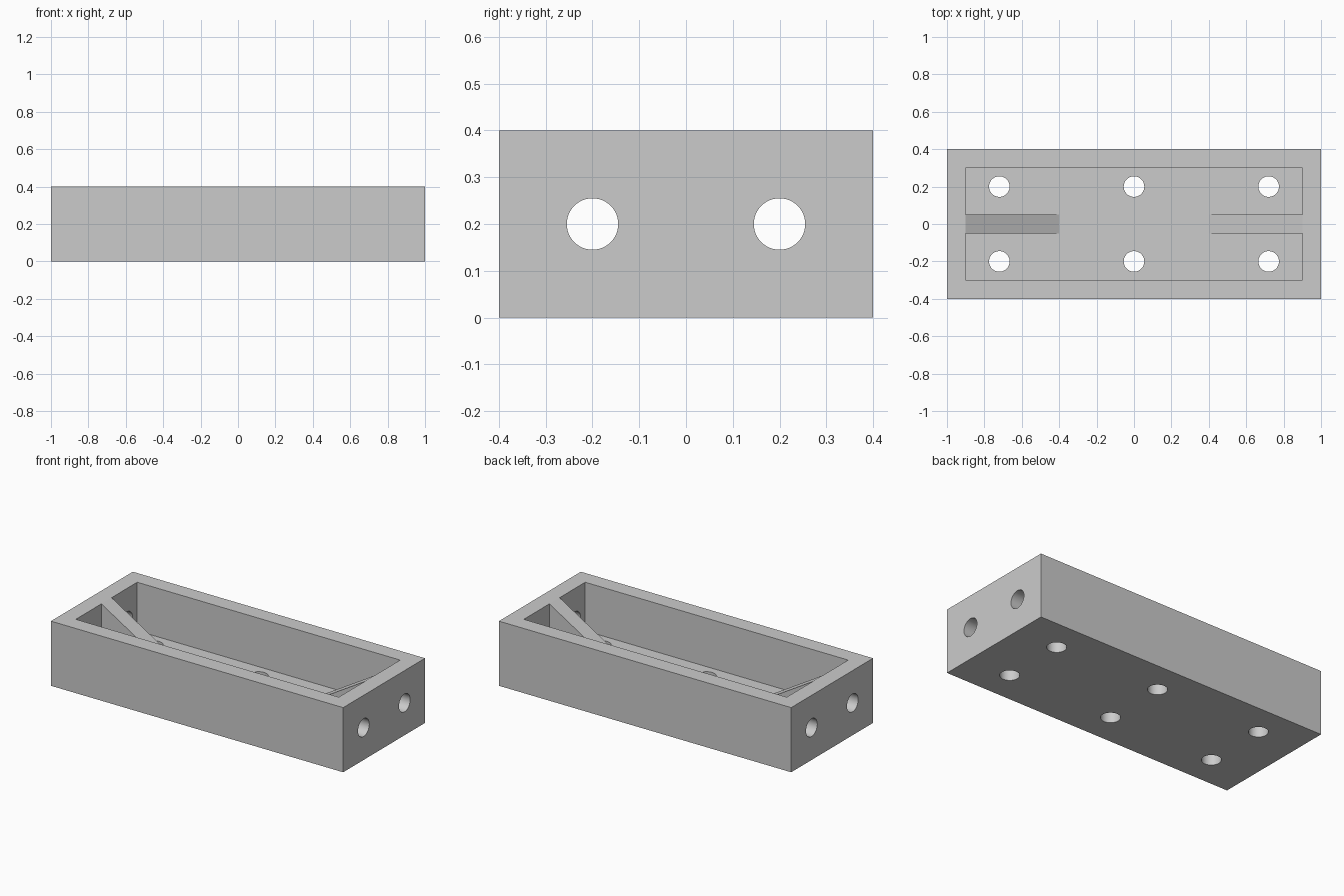
import bpy, bmesh, math
from mathutils import Matrix, Vector

if "Cube" in bpy.data.objects:
    bpy.data.objects.remove(bpy.data.objects["Cube"])

grey = bpy.data.materials.new("light grey")
grey.diffuse_color = (0.6, 0.6, 0.6, 1)
grey.use_nodes = True
grey.node_tree.nodes["Principled BSDF"].inputs["Base Color"].default_value = grey.diffuse_color


def add_object(name, bm):
    bmesh.ops.recalc_face_normals(bm, faces=bm.faces)
    mesh = bpy.data.meshes.new(name)
    bm.to_mesh(mesh)
    bm.free()
    mesh.materials.append(grey)
    ob = bpy.data.objects.new(name, mesh)
    bpy.context.collection.objects.link(ob)
    return ob


def box(bm, size, centre):
    bmesh.ops.create_cube(bm, size=1, matrix=Matrix.Translation(centre) @ Matrix.Diagonal((*size, 1)))


def cylinder(bm, centre, length, rotation=Matrix()):
    bmesh.ops.create_cone(bm, cap_ends=True, segments=48, radius1=0.055, radius2=0.055,
                          depth=length, matrix=Matrix.Translation(centre) @ rotation)


# Outer block
bm = bmesh.new()
box(bm, (2, 0.8, 0.4), (0, 0, 0.2))
tray = add_object("tray", bm)

# Cavity, leaving walls and floor 0.1 thick
bm = bmesh.new()
box(bm, (1.8, 0.6, 0.4), (0, 0, 0.3))
cavity = add_object("cavity_cutter", bm)

# Floor holes and end wall holes
bm = bmesh.new()
for y in (-0.2, 0.2):
    for x in (-0.72, 0, 0.72):
        cylinder(bm, (x, y, 0.05), 0.16)
    for x in (-0.95, 0.95):
        cylinder(bm, (x, y, 0.2), 0.16, Matrix.Rotation(math.pi / 2, 4, 'Y'))
holes = add_object("hole_cutter", bm)

# Sloping ribs bracing each end wall, sunk slightly into wall and floor
bm = bmesh.new()
for s in (-1, 1):
    profile = [(0.92, 0.08), (0.4, 0.08), (0.4, 0.1), (0.9, 0.4), (0.92, 0.4)]
    face = bm.faces.new([bm.verts.new((s * x, -0.05, z)) for x, z in profile])
    out = bmesh.ops.extrude_face_region(bm, geom=[face])
    bmesh.ops.translate(bm, vec=Vector((0, 0.1, 0)),
                        verts=[v for v in out["geom"] if isinstance(v, bmesh.types.BMVert)])
ribs = add_object("end_ribs", bm)

# Carve the tray, then join the ribs to it
for cutter, operation in ((cavity, 'DIFFERENCE'), (holes, 'DIFFERENCE'), (ribs, 'UNION')):
    mod = tray.modifiers.new(cutter.name, 'BOOLEAN')
    mod.operation, mod.solver, mod.object = operation, 'EXACT', cutter
bpy.context.view_layer.objects.active = tray
tray.select_set(True)
for mod in list(tray.modifiers):
    bpy.ops.object.modifier_apply(modifier=mod.name)
for helper in (cavity, holes, ribs):
    bpy.data.objects.remove(helper)
bpy.ops.object.shade_smooth_by_angle(angle=math.radians(30))
